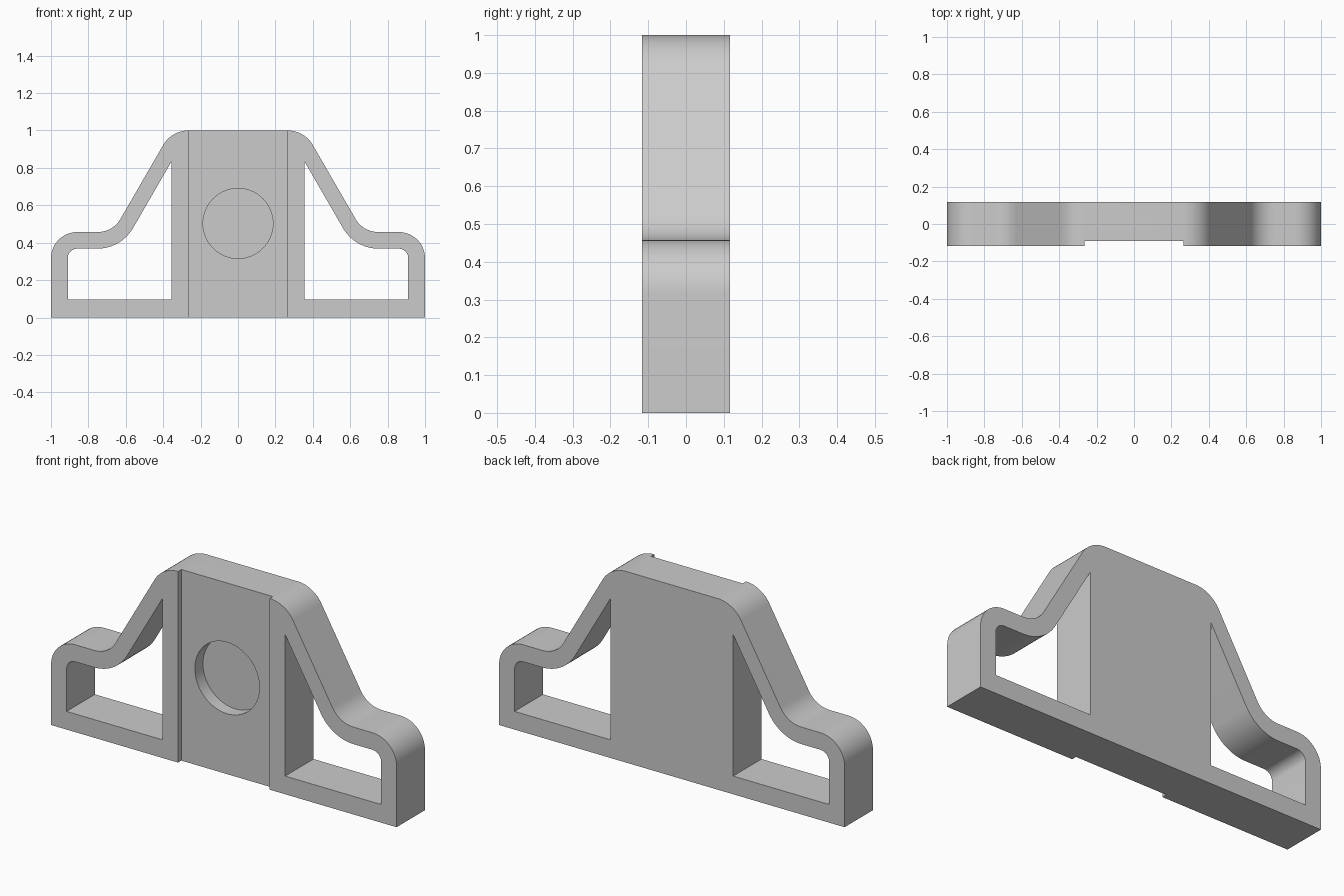
import bpy
import bmesh
from math import pi, sin, cos, radians
from mathutils import Vector

cube = bpy.data.objects.get("Cube")
if cube:
    bpy.data.objects.remove(cube, do_unlink=True)

HALF_DEPTH = 0.117
POCKET_Y = -0.09
BORE_Y = -0.023

grey = bpy.data.materials.new("plain grey")
grey.use_nodes = True
grey.diffuse_color = (0.6, 0.6, 0.6, 1)
grey.node_tree.nodes["Principled BSDF"].inputs["Base Color"].default_value = grey.diffuse_color


def rounded(corners, steps=12):
    """Turn (x, z, radius) corners into a filleted profile."""
    out = []
    for i, (x, z, r) in enumerate(corners):
        p = Vector((x, z))
        if r == 0:
            out.append(p)
            continue
        a = (Vector(corners[i - 1][:2]) - p).normalized()
        b = (Vector(corners[(i + 1) % len(corners)][:2]) - p).normalized()
        half = a.angle(b) / 2
        centre = p + (a + b).normalized() * (r / sin(half))
        start = p + a * (r * cos(half) / sin(half)) - centre
        end = p + b * (r * cos(half) / sin(half)) - centre
        sweep = start.angle(end)
        for k in range(steps + 1):
            t = k / steps
            out.append(centre + (start * sin((1 - t) * sweep) + end * sin(t * sweep)) / sin(sweep))
    return out


def prism(name, profile, y0, y1):
    """Extrude an x-z profile between two depths."""
    bm = bmesh.new()
    face = bm.faces.new([bm.verts.new((p[0], y0, p[1])) for p in profile])
    extruded = bmesh.ops.extrude_face_region(bm, geom=[face])["geom"]
    verts = [v for v in extruded if isinstance(v, bmesh.types.BMVert)]
    bmesh.ops.translate(bm, verts=verts, vec=(0, y1 - y0, 0))
    bmesh.ops.recalc_face_normals(bm, faces=bm.faces)
    mesh = bpy.data.meshes.new(name)
    bm.to_mesh(mesh)
    bm.free()
    mesh.materials.append(grey)
    obj = bpy.data.objects.new(name, mesh)
    bpy.context.collection.objects.link(obj)
    return obj


def mirrored(points):
    return [(-p[0], p[1]) for p in reversed(points)]


# Outer silhouette of the bracket
right_side = rounded([(0, 0, 0), (1, 0, 0), (1, 0.457, 0.14), (0.669, 0.457, 0.14),
                      (0.355, 1, 0.156), (0, 1, 0)])[1:-1]
body = prism("bracket_body", list(right_side) + mirrored(right_side), -HALF_DEPTH, HALF_DEPTH)

# Side windows, leaving a thin strap along the silhouette
window = rounded([(0.355, 0.095, 0), (0.91, 0.095, 0), (0.91, 0.368, 0.05),
                  (0.625, 0.368, 0.22), (0.355, 0.835, 0)])
bore = [(0.187 * cos(2 * pi * i / 64), 0.503 + 0.187 * sin(2 * pi * i / 64)) for i in range(64)]
channel = [(-0.265, -0.1), (0.265, -0.1), (0.265, 1.1), (-0.265, 1.1)]

cutters = [
    prism("left_window_cutter", window, -0.3, 0.3),
    prism("right_window_cutter", mirrored(window), -0.3, 0.3),
    prism("front_channel_cutter", channel, -0.3, POCKET_Y),
    prism("round_pocket_cutter", bore, -0.3, BORE_Y),
]

# Cut the windows, shallow front channel and blind round pocket
bpy.ops.object.select_all(action="DESELECT")
bpy.context.view_layer.objects.active = body
body.select_set(True)
for cutter in cutters:
    cutter.hide_render = True
    mod = body.modifiers.new(cutter.name, "BOOLEAN")
    mod.operation = "DIFFERENCE"
    mod.solver = "EXACT"
    mod.object = cutter
    bpy.ops.object.modifier_apply(modifier=mod.name)
    bpy.data.objects.remove(cutter, do_unlink=True)

bpy.ops.object.shade_smooth_by_angle(angle=radians(30))
